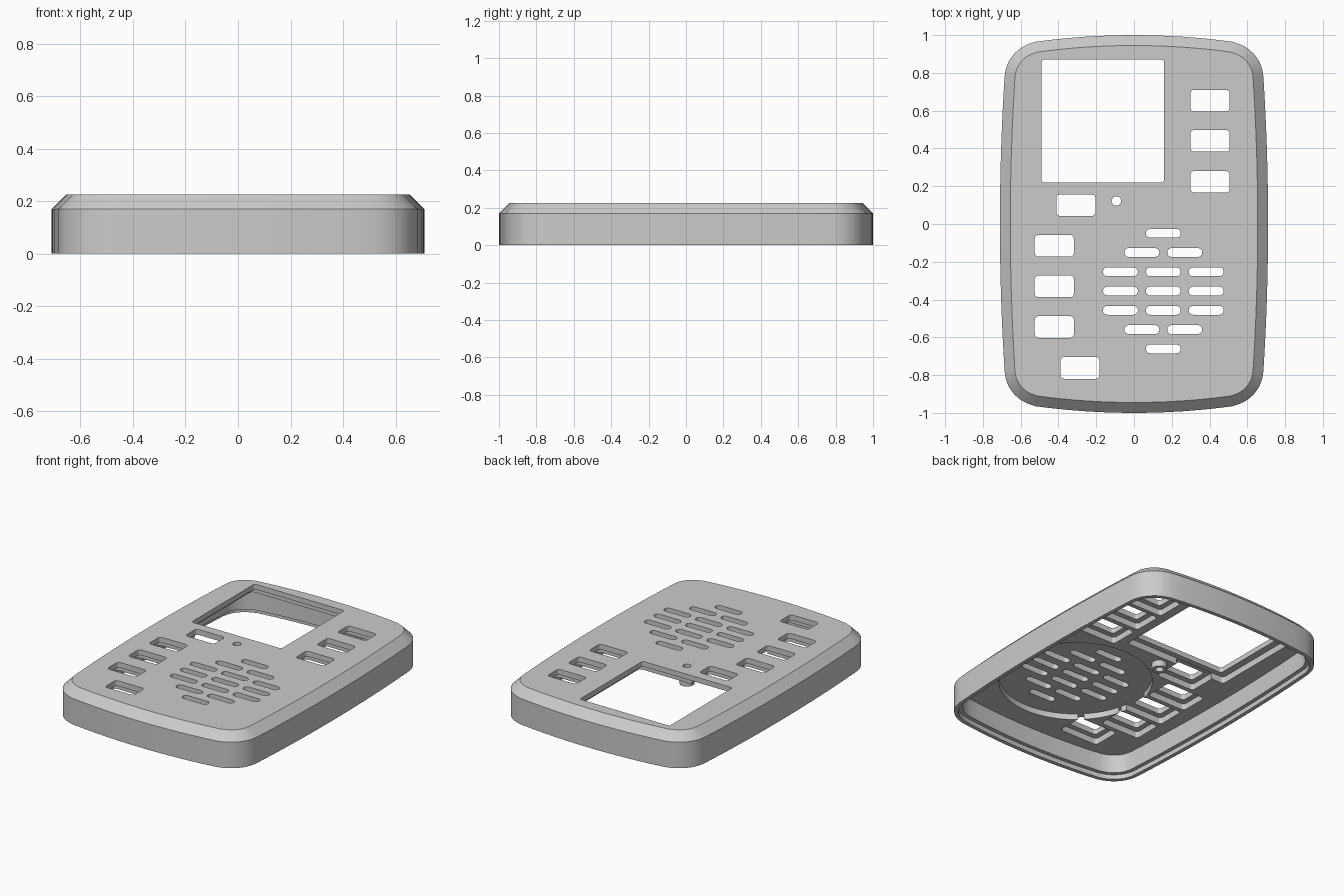
import bpy, bmesh, math

cube = bpy.data.objects.get("Cube")
if cube:
    bpy.data.objects.remove(cube, do_unlink=True)

grey = bpy.data.materials.new("light_grey_plastic")
grey.use_nodes = True
colour = (0.6, 0.6, 0.6, 1)
grey.diffuse_color = colour
grey.node_tree.nodes["Principled BSDF"].inputs["Base Color"].default_value = colour


def finish(bm, name):
    """Turn a bmesh into a named grey object."""
    bmesh.ops.recalc_face_normals(bm, faces=bm.faces)
    mesh = bpy.data.meshes.new(name)
    bm.to_mesh(mesh)
    bm.free()
    mesh.materials.append(grey)
    obj = bpy.data.objects.new(name, mesh)
    bpy.context.collection.objects.link(obj)
    return obj


def bridge(bm, a, b):
    for i in range(len(a)):
        j = (i + 1) % len(a)
        bm.faces.new((a[i], a[j], b[j], b[i]))


def ring(bm, points, z):
    return [bm.verts.new((x, y, z)) for x, y in points]


def prism(bm, points, low, high):
    bottom, top = ring(bm, points, low), ring(bm, points, high)
    bridge(bm, bottom, top)
    bm.faces.new(bottom)
    bm.faces.new(top)


def rounded_rect(cx, cy, w, h, r, steps=6):
    points = []
    for q, (sx, sy) in enumerate([(1, 1), (-1, 1), (-1, -1), (1, -1)]):
        for k in range(steps + 1):
            a = math.pi / 2 * (q + k / steps)
            points.append((cx + sx * (w / 2 - r) + r * math.cos(a),
                           cy + sy * (h / 2 - r) + r * math.sin(a)))
    return points


def circle(cx, cy, r, n):
    return [(cx + r * math.cos(2 * math.pi * k / n),
             cy + r * math.sin(2 * math.pi * k / n)) for k in range(n)]


def outline():
    """Bowed sides and ends joined by round corners, one quarter mirrored."""
    quarter = [(0.71 - 0.025 * (k / 8) ** 2, 0.78 * k / 8) for k in range(9)]
    for k in range(1, 12):
        a = math.radians(3 + 78 * k / 12)
        quarter.append((0.49 + 0.195 * math.cos(a), 0.77 + 0.195 * math.sin(a)))
    quarter += [(0.52 * k / 6, 1 - 0.035 * (k / 6) ** 2) for k in range(6, -1, -1)]
    half = quarter + [(-x, y) for x, y in quarter[-2::-1]]
    return half + [(x, -y) for x, y in half[-2:0:-1]]


def inset(points, d):
    result = []
    for i, (x, y) in enumerate(points):
        (ax, ay), (bx, by) = points[i - 1], points[(i + 1) % len(points)]
        tx, ty = bx - ax, by - ay
        length = math.hypot(tx, ty)
        result.append((x - ty / length * d, y + tx / length * d))
    return result


# Hollow case: chamfered outside, stepped lip inside, as (inset, height)
CEILING, POCKET = 0.15, 0.19
profile = [(0.055, 0.225), (0, 0.17), (0, 0), (0.025, 0),
           (0.025, 0.03), (0.05, 0.03), (0.05, CEILING)]
base = outline()
bm = bmesh.new()
rings = [ring(bm, inset(base, d), z) for d, z in profile]
for a, b in zip(rings, rings[1:]):
    bridge(bm, a, b)
bm.faces.new(rings[0])
bm.faces.new(rings[-1])
case = finish(bm, "case_shell")

# Layout of the openings
buttons = [(0.403, 0.653), (0.403, 0.44), (0.403, 0.223), (-0.308, 0.1),
           (-0.422, -0.115), (-0.422, -0.33), (-0.422, -0.545), (-0.286, -0.762)]
lamp = (-0.093, 0.122)
speaker = (0.155, -0.355)
screen = (-0.165, 0.545)

# Through openings: buttons, screen, lamp and speaker slots
holes = bmesh.new()
shapes = [rounded_rect(x, y, 0.207, 0.115, 0.02) for x, y in buttons]
shapes.append(rounded_rect(*screen, 0.65, 0.65, 0.015))
shapes.append(circle(*lamp, 0.025, 24))
for row, count in enumerate([1, 2, 3, 3, 3, 2, 1]):
    for k in range(count):
        x = speaker[0] + (k - (count - 1) / 2) * 0.227
        y = speaker[1] + (3 - row) * 0.102
        shapes.append(rounded_rect(x, y, 0.185, 0.047, 0.0234))
for s in shapes:
    prism(holes, s, 0.1, 0.3)

# Pockets in the underside around the openings
button_pockets, screen_pocket, speaker_pocket = (bmesh.new() for _ in range(3))
for x, y in buttons:
    prism(button_pockets, rounded_rect(x, y, 0.277, 0.185, 0.02), 0.1, POCKET)
prism(screen_pocket, rounded_rect(*screen, 0.74, 0.72, 0.02), 0.1, POCKET + 0.002)
prism(speaker_pocket, circle(*speaker, 0.455, 64), 0.1, POCKET - 0.002)

cutters = [finish(b, n) for b, n in [
    (button_pockets, "button_pocket_cutter"), (screen_pocket, "screen_pocket_cutter"),
    (speaker_pocket, "speaker_pocket_cutter"), (holes, "opening_cutter")]]
for c in cutters:
    c.hide_render = True
    mod = case.modifiers.new(c.name, "BOOLEAN")
    mod.operation, mod.solver, mod.object = "DIFFERENCE", "EXACT", c

# Bake the cuts and drop the cutters
graph = bpy.context.evaluated_depsgraph_get()
mesh = bpy.data.meshes.new_from_object(case.evaluated_get(graph))
case.modifiers.clear()
case.data = mesh
for c in cutters:
    bpy.data.objects.remove(c, do_unlink=True)

# Short tube under the lamp hole
bm = bmesh.new()
tube = [ring(bm, circle(*lamp, r, 24), z) for r, z in
        [(0.045, 0.155), (0.045, 0.11), (0.025, 0.11), (0.025, 0.155)]]
for i in range(4):
    bridge(bm, tube[i], tube[(i + 1) % 4])
lamp_tube = finish(bm, "lamp_tube")

# Smooth curves, crisp edges
bpy.ops.object.select_all(action="DESELECT")
for obj in (case, lamp_tube):
    obj.select_set(True)
bpy.context.view_layer.objects.active = case
bpy.ops.object.shade_smooth_by_angle(angle=math.radians(25))
